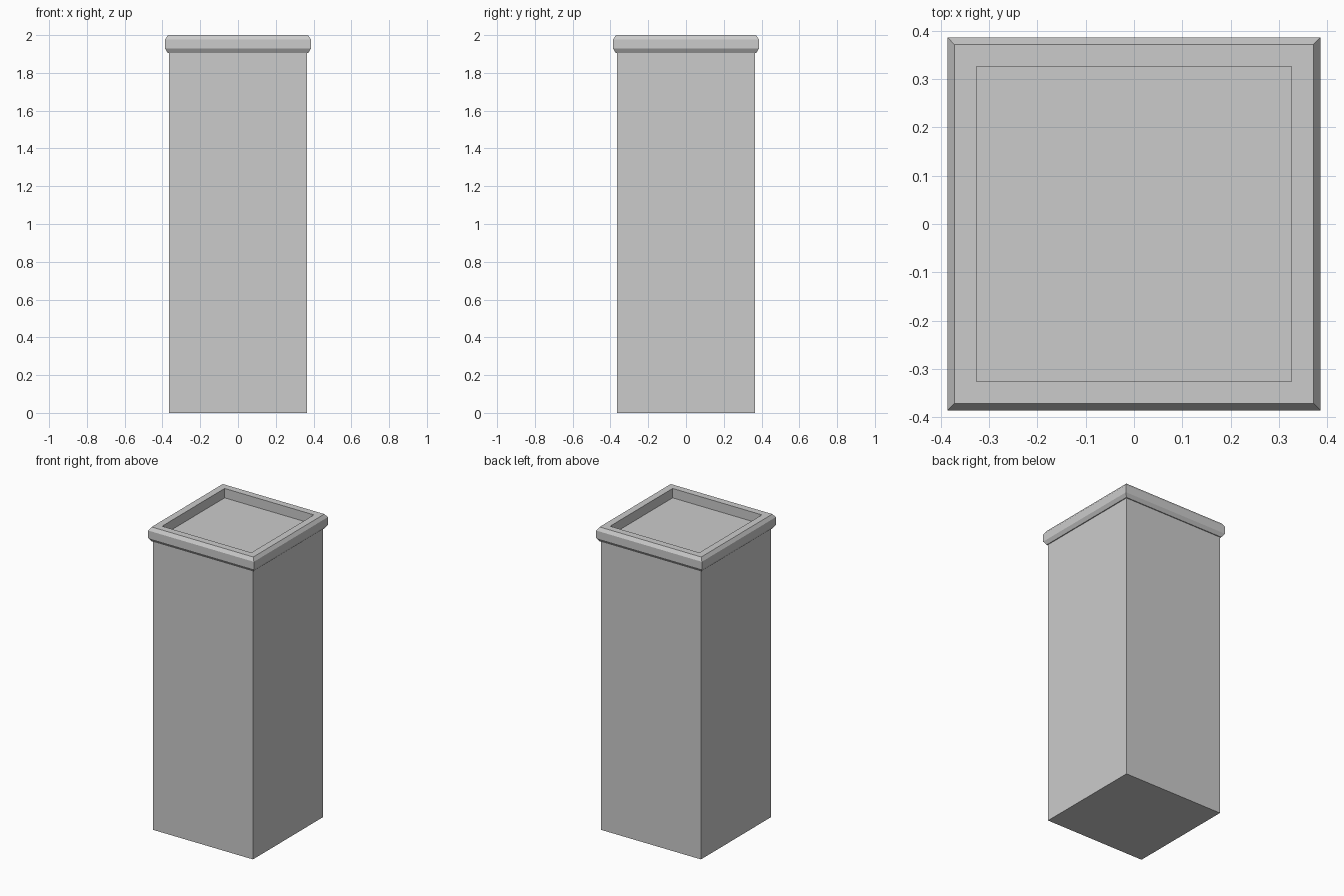
import bpy, bmesh

if "Cube" in bpy.data.objects:
    bpy.data.objects.remove(bpy.data.objects["Cube"])


def square_loft(name, profile, cap_start=False, cap_end=False):
    """Stack square loops (half width, z) and skin them with flat faces."""
    bm = bmesh.new()
    loops = [[bm.verts.new((sx * r, sy * r, z))
              for sx, sy in ((-1, -1), (1, -1), (1, 1), (-1, 1))]
             for r, z in profile]
    for a, b in zip(loops, loops[1:]):
        for i in range(4):
            j = (i + 1) % 4
            bm.faces.new((a[i], a[j], b[j], b[i]))
    if cap_start:
        bm.faces.new(loops[0][::-1])
    if cap_end:
        bm.faces.new(loops[-1])
    mesh = bpy.data.meshes.new(name)
    bm.to_mesh(mesh)
    bm.free()
    obj = bpy.data.objects.new(name, mesh)
    bpy.context.collection.objects.link(obj)
    return obj


# Tall square body with a closed base
square_loft("planter_body", [(0.365, 0), (0.365, 1.905)], cap_start=True)

# Chamfered rim, running down the inner wall to the recessed floor
square_loft("rim_and_recess", [
    (0.365, 1.905), (0.371, 1.905), (0.386, 1.928), (0.386, 1.978),
    (0.371, 2.0), (0.326, 2.0), (0.326, 1.938)], cap_end=True)
